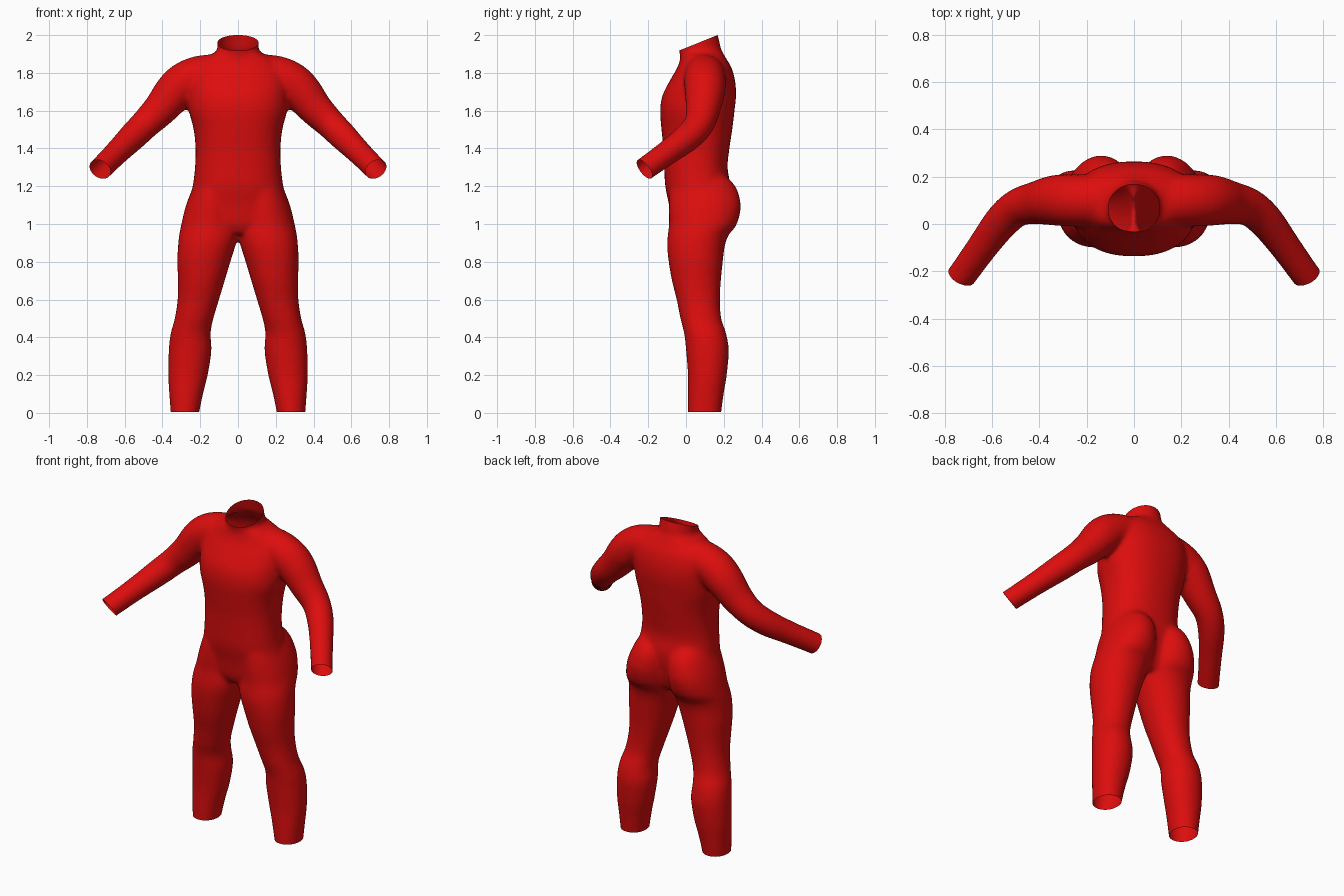
import bpy, bmesh, math
from mathutils import Vector

if "Cube" in bpy.data.objects:
    bpy.data.objects.remove(bpy.data.objects["Cube"])

SIDES = 40


def spline(rows, steps=5):
    """Smoothly interpolate rows of numbers (Catmull-Rom)."""
    out = []
    for i in range(len(rows) - 1):
        p = [rows[max(0, min(len(rows) - 1, i + k))] for k in (-1, 0, 1, 2)]
        for s in range(steps):
            t = s / steps
            out.append([0.5 * (2 * b + (c - a) * t + (2 * a - 5 * b + 4 * c - d) * t * t
                               + (3 * b - a - 3 * c + d) * t ** 3) for a, b, c, d in zip(*p)])
    return out + [list(rows[-1])]


def skin(bm, rings):
    """Closed tube through a list of rings."""
    loops = [[bm.verts.new(p) for p in ring] for ring in rings]
    faces = [bm.faces.new(loops[0]), bm.faces.new(loops[-1][::-1])]
    for a, b in zip(loops, loops[1:]):
        for i in range(SIDES):
            j = (i + 1) % SIDES
            faces.append(bm.faces.new((a[i], b[i], b[j], a[j])))
    bmesh.ops.recalc_face_normals(bm, faces=faces)


def column(bm, rows, power=2.0, flip=1):
    """Upright part; rows are z, x min, x max, y front, y back."""
    rings = []
    for z, x0, x1, y0, y1 in spline(rows):
        ring = []
        for i in range(SIDES):
            a = 2 * math.pi * i / SIDES
            c, s = math.cos(a), math.sin(a)
            c = math.copysign(abs(c) ** (2 / power), c)
            s = math.copysign(abs(s) ** (2 / power), s)
            ring.append((flip * ((x0 + x1) + (x1 - x0) * c) / 2, ((y0 + y1) + (y1 - y0) * s) / 2, z))
        rings.append(ring)
    skin(bm, rings)


def tube(bm, rows, flip=1):
    """Round part along a path; rows are x, y, z, radius."""
    pts = spline(rows)
    rings = []
    for k, (x, y, z, r) in enumerate(pts):
        d = Vector(pts[min(k + 1, len(pts) - 1)][:3]) - Vector(pts[max(k - 1, 0)][:3])
        u = d.cross(Vector((0, 1, 0.3))).normalized()
        v = d.cross(u).normalized()
        ring = []
        for i in range(SIDES):
            a = 2 * math.pi * i / SIDES
            p = Vector((x, y, z)) + r * (u * math.cos(a) + v * math.sin(a))
            ring.append((flip * p.x, p.y, p.z))
        rings.append(ring)
    skin(bm, rings)


def open_end(bm, point, normal, region):
    """Cut one end off to leave an open hem."""
    point, normal = Vector(point), Vector(normal)
    faces = [f for f in bm.faces if region(f.calc_center_median())]
    geom = faces + list({e for f in faces for e in f.edges}) + list({v for f in faces for v in f.verts})
    bmesh.ops.bisect_plane(bm, geom=geom, dist=1e-5, plane_co=point, plane_no=normal)
    gone = [v for v in bm.verts if region(v.co) and (v.co - point).dot(normal) > 1e-4]
    bmesh.ops.delete(bm, geom=gone, context='VERTS')


torso = [(0.95, .15, -.05, .17), (1.0, .23, -.075, .20), (1.1, .262, -.09, .225), (1.2, .24, -.11, .235),
         (1.3, .228, -.115, .22), (1.4, .225, -.12, .23), (1.5, .235, -.13, .245), (1.6, .26, -.137, .257),
         (1.68, .265, -.125, .265), (1.76, .265, -.085, .26), (1.83, .24, -.045, .24),
         (1.88, .18, -.03, .21), (1.91, .115, -.03, .195)]
leg = [(1.27, .07, .19, -.02, .19), (1.2, .01, .235, -.08, .262), (1.1, 0, .275, -.09, .29),
       (1.0, 0, .30, -.09, .27), (.94, 0, .312, -.097, .225), (.88, .015, .318, -.1, .205),
       (.8, .04, .322, -.092, .195), (.7, .07, .318, -.075, .185), (.6, .10, .32, -.05, .18),
       (.5, .13, .335, -.03, .187), (.42, .145, .357, -.01, .213), (.33, .14, .367, 0, .227),
       (.2, .16, .37, .01, .216), (.1, .185, .364, .01, .2), (-.05, .215, .353, .01, .18)]
arm = [(.03, .1, 1.79, .11), (.18, .1, 1.785, .11), (.27, .1, 1.755, .11), (.335, .1, 1.70, .107),
       (.41, .09, 1.61, .092), (.49, .07, 1.53, .08), (.56, .01, 1.46, .075), (.64, -.095, 1.38, .066),
       (.73, -.22, 1.29, .062), (.78, -.285, 1.24, .062)]
neck = [(0, .095, 1.82, .112), (0, .075, 1.92, .11), (0, .055, 2.0, .111), (0, .04, 2.06, .113)]

# Solid body parts
bm = bmesh.new()
column(bm, [(z, -w, w, y0, y1) for z, w, y0, y1 in torso], 2.3)
tube(bm, neck)
for side in (1, -1):
    column(bm, leg, 2.1, side)
    tube(bm, arm, side)
mesh = bpy.data.meshes.new("bodysuit")
bm.to_mesh(mesh)
bm.free()
suit = bpy.data.objects.new("bodysuit", mesh)
bpy.context.collection.objects.link(suit)

# Fuse into one smooth skin
remesh = suit.modifiers.new("fuse", 'REMESH')
remesh.mode = 'VOXEL'
remesh.voxel_size = 0.0125
smooth = suit.modifiers.new("soften", 'SMOOTH')
smooth.factor = 0.5
smooth.iterations = 10
fused = bpy.data.meshes.new_from_object(suit.evaluated_get(bpy.context.evaluated_depsgraph_get()))
suit.modifiers.clear()
suit.data = fused

# Open collar, cuffs and ankles
bm = bmesh.new()
bm.from_mesh(fused)
open_end(bm, (0, .06, 1.957), (0, -.375, .927), lambda p: p.z > 1.85 and abs(p.x) < .2)
open_end(bm, (0, 0, .005), (0, 0, -1), lambda p: p.z < .2)
for s in (1, -1):
    open_end(bm, (s * .73, -.22, 1.29), (s * .4, -.73, -.55), lambda p: p.x * s > .5 and p.z > 1)
for f in bm.faces:
    f.smooth = True
bm.to_mesh(fused)
bm.free()

red = bpy.data.materials.new("red fabric")
red.diffuse_color = (0.72, 0.004, 0.004, 1)
red.use_nodes = True
red.node_tree.nodes["Principled BSDF"].inputs["Base Color"].default_value = red.diffuse_color
fused.materials.clear()
fused.materials.append(red)
